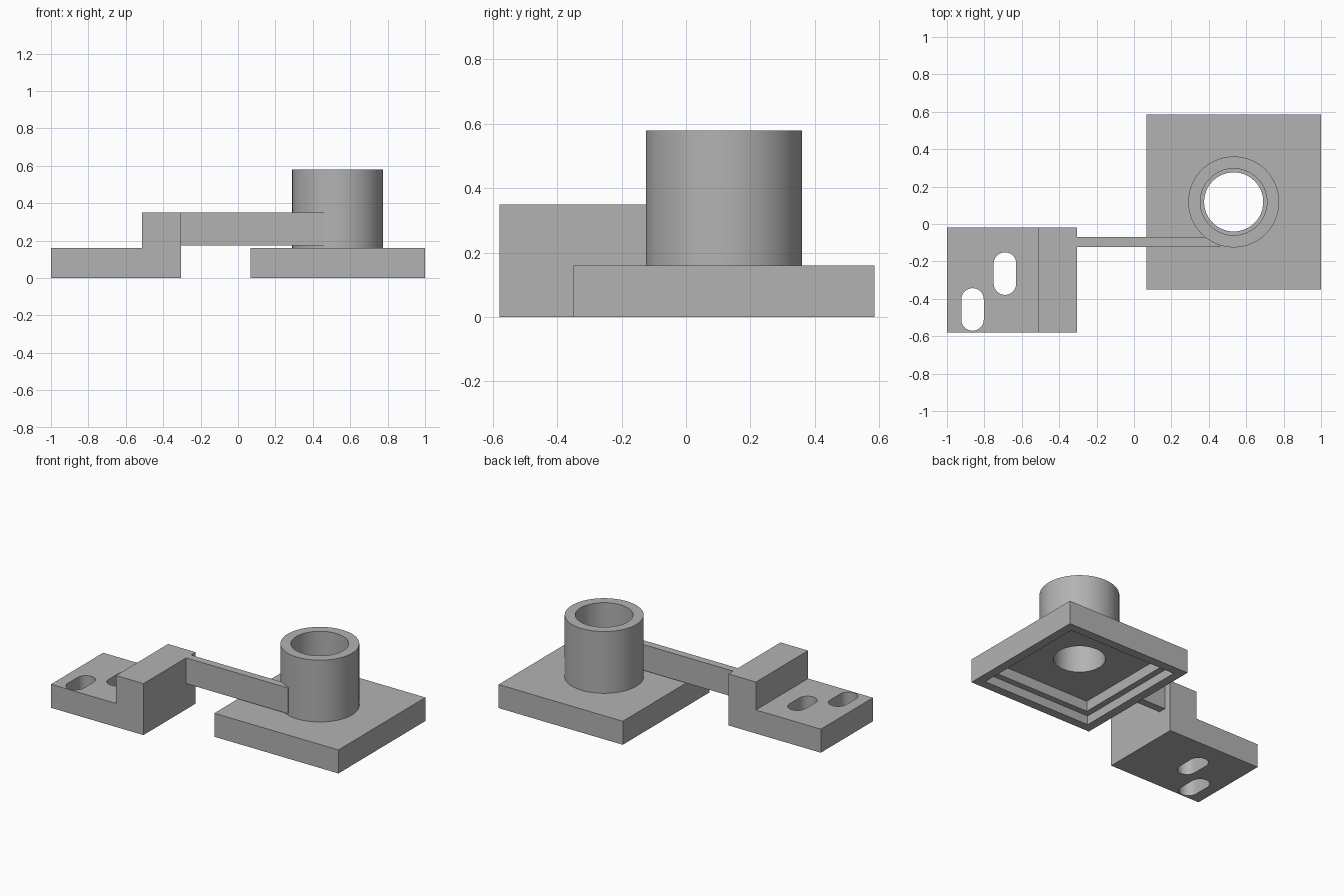
import bpy, bmesh, math
from mathutils import Matrix, Vector

cube = bpy.data.objects.get("Cube")
if cube:
    bpy.data.objects.remove(cube, do_unlink=True)

SEGMENTS = 96
CX, CY = 0.533, 0.118          # centre of the plate and the tube
BORE = 0.158

grey = bpy.data.materials.new("plain grey")
grey.use_nodes = True
colour = (0.45, 0.45, 0.45, 1)
grey.diffuse_color = colour
grey.node_tree.nodes["Principled BSDF"].inputs["Base Color"].default_value = colour


def finish(name, bm):
    bmesh.ops.recalc_face_normals(bm, faces=bm.faces)
    mesh = bpy.data.meshes.new(name)
    bm.to_mesh(mesh)
    bm.free()
    mesh.materials.append(grey)
    obj = bpy.data.objects.new(name, mesh)
    bpy.context.collection.objects.link(obj)
    return obj


def prism(name, outline, direction):
    """Extrude a closed outline of 3D points along a direction."""
    bm = bmesh.new()
    face = bm.faces.new([bm.verts.new(p) for p in outline])
    new = bmesh.ops.extrude_face_region(bm, geom=[face])["geom"]
    verts = [v for v in new if isinstance(v, bmesh.types.BMVert)]
    bmesh.ops.translate(bm, verts=verts, vec=Vector(direction))
    return finish(name, bm)


def box(name, x0, x1, y0, y1, z0, z1):
    outline = [(x0, y0, z0), (x1, y0, z0), (x1, y1, z0), (x0, y1, z0)]
    return prism(name, outline, (0, 0, z1 - z0))


def square(name, half, z0, z1):
    return box(name, CX - half, CX + half, CY - half, CY + half, z0, z1)


def cut(obj, cutter):
    mod = obj.modifiers.new("cut", "BOOLEAN")
    mod.operation, mod.solver, mod.object = "DIFFERENCE", "EXACT", cutter
    bpy.context.view_layer.objects.active = obj
    bpy.ops.object.modifier_apply(modifier=mod.name)
    bpy.data.objects.remove(cutter, do_unlink=True)


def smooth(obj):
    bpy.ops.object.select_all(action="DESELECT")
    obj.select_set(True)
    bpy.context.view_layer.objects.active = obj
    bpy.ops.object.shade_smooth_by_angle(angle=math.radians(30))


# Square plate, hollow underneath in two steps, with a round hole
plate = square("base_plate", 0.467, 0, 0.16)
cut(plate, square("lower_recess", 0.407, -0.1, 0.06))
cut(plate, square("upper_recess", 0.365, -0.1, 0.13))
ring = [(CX + BORE * math.cos(a), CY + BORE * math.sin(a), -0.1)
        for a in (math.tau * i / SEGMENTS for i in range(SEGMENTS))]
cut(plate, prism("hole", ring, (0, 0, 0.5)))
smooth(plate)

# Tube with a stepped bore
bm = bmesh.new()
profile = [(0.243, 0.16), (0.243, 0.58), (0.178, 0.58),
           (0.178, 0.32), (BORE, 0.32), (BORE, 0.16)]
verts = [bm.verts.new((CX + r, CY, z)) for r, z in profile]
edges = [bm.edges.new(pair) for pair in zip(verts, verts[1:])]
bmesh.ops.spin(bm, geom=verts + edges, cent=(CX, CY, 0), axis=(0, 0, 1),
               angle=math.tau, steps=SEGMENTS, use_merge=True)
bmesh.ops.remove_doubles(bm, verts=bm.verts, dist=0.0001)
smooth(finish("tube", bm))

# Thin arm from the block to the tube wall
box("arm", -0.305, 0.46, -0.122, -0.07, 0.175, 0.35)

# Stepped mounting block with two long slots
steps = [(-1, 0), (-0.305, 0), (-0.305, 0.35), (-0.512, 0.35), (-0.512, 0.16), (-1, 0.16)]
block = prism("mounting_block", [(x, -0.58, z) for x, z in steps], (0, 0.56, 0))
for x, y in ((-0.863, -0.457), (-0.69, -0.265)):
    r, straight = 0.06, 0.054
    slot = []
    for i in range(34):
        end = 1 if i < 17 else -1
        a = math.pi * (i % 17) / 16 + (0 if end > 0 else math.pi)
        slot.append((x + r * math.cos(a), y + end * straight + r * math.sin(a), -0.1))
    cut(block, prism("slot", slot, (0, 0, 0.4)))
smooth(block)
